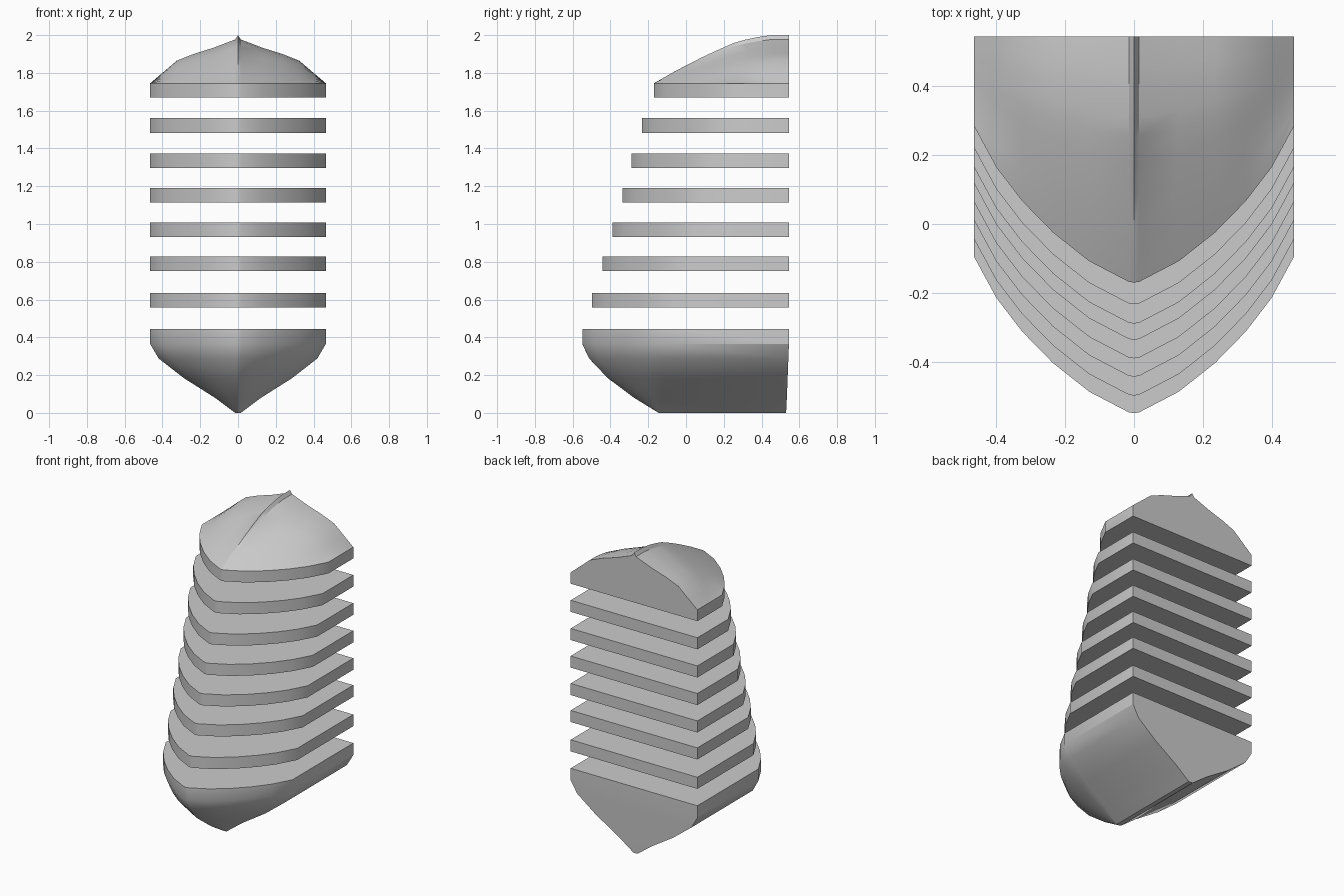
import bpy, bmesh, math

if "Cube" in bpy.data.objects:
    bpy.data.objects.remove(bpy.data.objects["Cube"])

BACK = 0.545
# half of the curved front outline: (x, distance behind the nose)
HALF = [(0, 0), (0.015, 0.002), (0.13, 0.062), (0.235, 0.145),
        (0.325, 0.237), (0.40, 0.335), (0.465, 0.455)]
OUTLINE = [(-x, d) for x, d in HALF[:0:-1]] + HALF


def finish(name, bm):
    bmesh.ops.remove_doubles(bm, verts=bm.verts, dist=1e-5)
    bmesh.ops.recalc_face_normals(bm, faces=bm.faces)
    mesh = bpy.data.meshes.new(name)
    bm.to_mesh(mesh)
    bm.free()
    mesh.polygons.foreach_set("use_smooth", [True] * len(mesh.polygons))
    mesh.set_sharp_from_angle(angle=math.radians(30))
    obj = bpy.data.objects.new(name, mesh)
    bpy.context.collection.objects.link(obj)
    return obj


def ring(z, nose, width=0.465, corner=None, back=BACK):
    """Closed plan outline at one height, corner = y where the sides start."""
    if corner is None:
        corner = nose + 0.455
    k = (corner - nose) / 0.455
    pts = [(x * width / 0.465, nose + d * k, z) for x, d in OUTLINE]
    return [(-width, back, z)] + pts + [(width, back, z)]


def loft(name, rings):
    bm = bmesh.new()
    rows = [[bm.verts.new(p) for p in r] for r in rings]
    for a, b in zip(rows, rows[1:]):
        for i in range(len(a)):
            j = (i + 1) % len(a)
            bm.faces.new((a[i], a[j], b[j], b[i]))
    bm.faces.new(rows[0])
    bm.faces.new(rows[-1])
    return finish(name, bm)


# horizontal slats, stepping forward towards the bottom
for i, (z, nose) in enumerate([(1.483, -0.233), (1.296, -0.289), (1.113, -0.336),
                               (0.931, -0.39), (0.752, -0.443), (0.557, -0.498)]):
    loft(f"slat_{i + 1}", [ring(z, nose), ring(z + 0.077, nose)])

# keel shaped base, narrowing to a ridge
loft("keel_base", [
    ring(0.445, -0.549),
    ring(0.365, -0.549),
    ring(0.288, -0.513, 0.42, -0.10, 0.542),
    ring(0.183, -0.413, 0.285, -0.115, 0.538),
    ring(0.08, -0.275, 0.122, -0.13, 0.534),
    ring(0.0, -0.145, 0.015, -0.14, 0.53)])

# domed cap: front outline swept back and up to the rear profile
rear = [0.255, 0.232, 0.188, 0.155, 0.119, 0.055, 0.0]
rear_heights = rear[:0:-1] + rear
sweep = [(0, 0), (0.17, 0.27), (0.35, 0.53), (0.48, 0.7), (0.59, 0.835),
         (0.67, 0.90), (0.77, 0.96), (0.87, 1.0), (1, 1)]
bm = bmesh.new()
bottom = [bm.verts.new(p) for p in ring(1.67, -0.17)]
rows = []
for t, s in sweep:
    row = []
    for (x, d), h in zip(OUTLINE, rear_heights):
        y0 = -0.17 + d
        row.append(bm.verts.new((x, y0 + (BACK - y0) * t, 1.745 + h * s)))
    rows.append(row)
for a, b in zip([bottom[1:-1]] + rows, rows):
    for i in range(len(a) - 1):
        bm.faces.new((a[i], a[i + 1], b[i + 1], b[i]))
bm.faces.new(bottom)
bm.faces.new([bottom[0]] + rows[-1] + [bottom[-1]])
bm.faces.new([bottom[0], bottom[1]] + [r[0] for r in rows])
bm.faces.new([bottom[-1], bottom[-2]] + [r[-1] for r in rows])
finish("domed_cap", bm)
